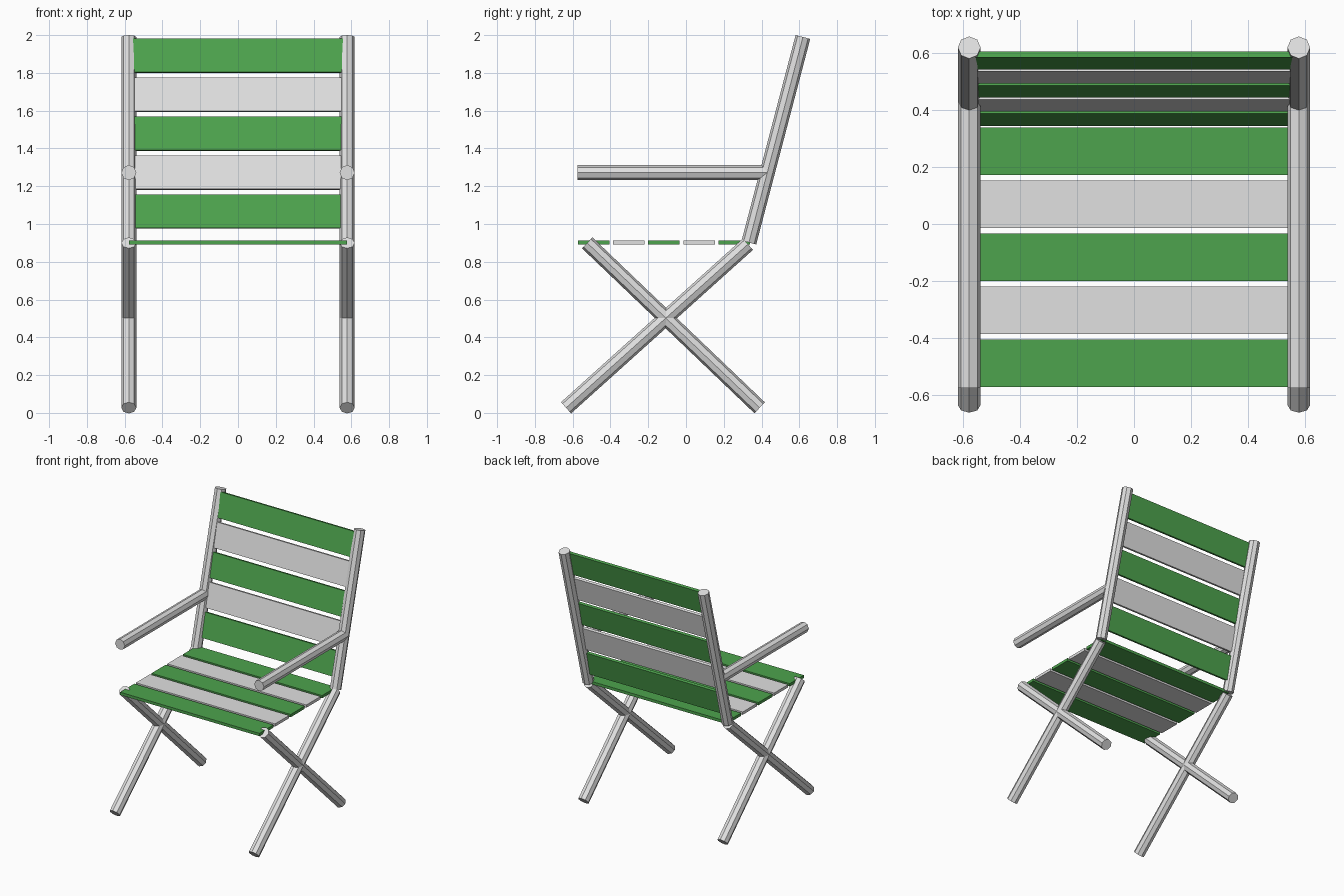
import bpy
import math
from mathutils import Vector

if "Cube" in bpy.data.objects:
    bpy.data.objects.remove(bpy.data.objects["Cube"])


def material(name, rgb):
    mat = bpy.data.materials.new(name)
    mat.use_nodes = True
    mat.diffuse_color = (*rgb, 1)
    mat.node_tree.nodes["Principled BSDF"].inputs["Base Color"].default_value = (*rgb, 1)
    return mat


GREY = material("light grey", (0.75, 0.75, 0.75))
GREEN = material("green", (0.075, 0.37, 0.075))

SIDE = 0.578     # distance of the frame tubes from the centre
RADIUS = 0.04


def tube(name, x, start, end):
    """Eight-sided tube between two (y, z) points."""
    a, b = Vector((x, *start)), Vector((x, *end))
    axis = b - a
    bpy.ops.mesh.primitive_cylinder_add(vertices=8, radius=RADIUS, depth=axis.length,
                                        location=(a + b) / 2)
    obj = bpy.context.object
    # tilt about x only, so the facets line up on every tube
    obj.rotation_euler.x = math.atan2(-axis.y, axis.z)
    obj.name = name
    obj.data.materials.append(GREY)


def slat(name, y, z, depth, tilt, mat):
    """Thin board spanning the two sides of the frame."""
    bpy.ops.mesh.primitive_cube_add(size=1, location=(0, y, z))
    obj = bpy.context.object
    obj.scale = (2 * SIDE, depth, 0.021)
    obj.rotation_euler.x = tilt
    obj.name = name
    obj.data.materials.append(mat)


# Frame: crossed legs, back post and armrest on each side
for label, x in (("left", SIDE), ("right", -SIDE)):
    tube(f"{label}_long_leg", x, (-0.635, 0.027), (0.328, 0.893))
    tube(f"{label}_short_leg", x, (0.39, 0.027), (-0.523, 0.9))
    tube(f"{label}_back_post", x, (0.333, 0.902), (0.619, 1.99))
    tube(f"{label}_armrest", x, (-0.575, 1.272), (0.43, 1.272))

# Seat and backrest slats in alternating colours
SLOPE = 0.24
for i in range(5):
    mat = GREY if i % 2 else GREEN
    slat(f"seat_slat_{i + 1}", -0.489 + 0.186 * i, 0.902, 0.167, 0, mat)
    rise = 0.206 * i
    slat(f"back_slat_{i + 1}", 0.376 + rise * SLOPE, 1.066 + rise, 0.182,
         math.pi / 2 - math.atan(SLOPE), mat)
